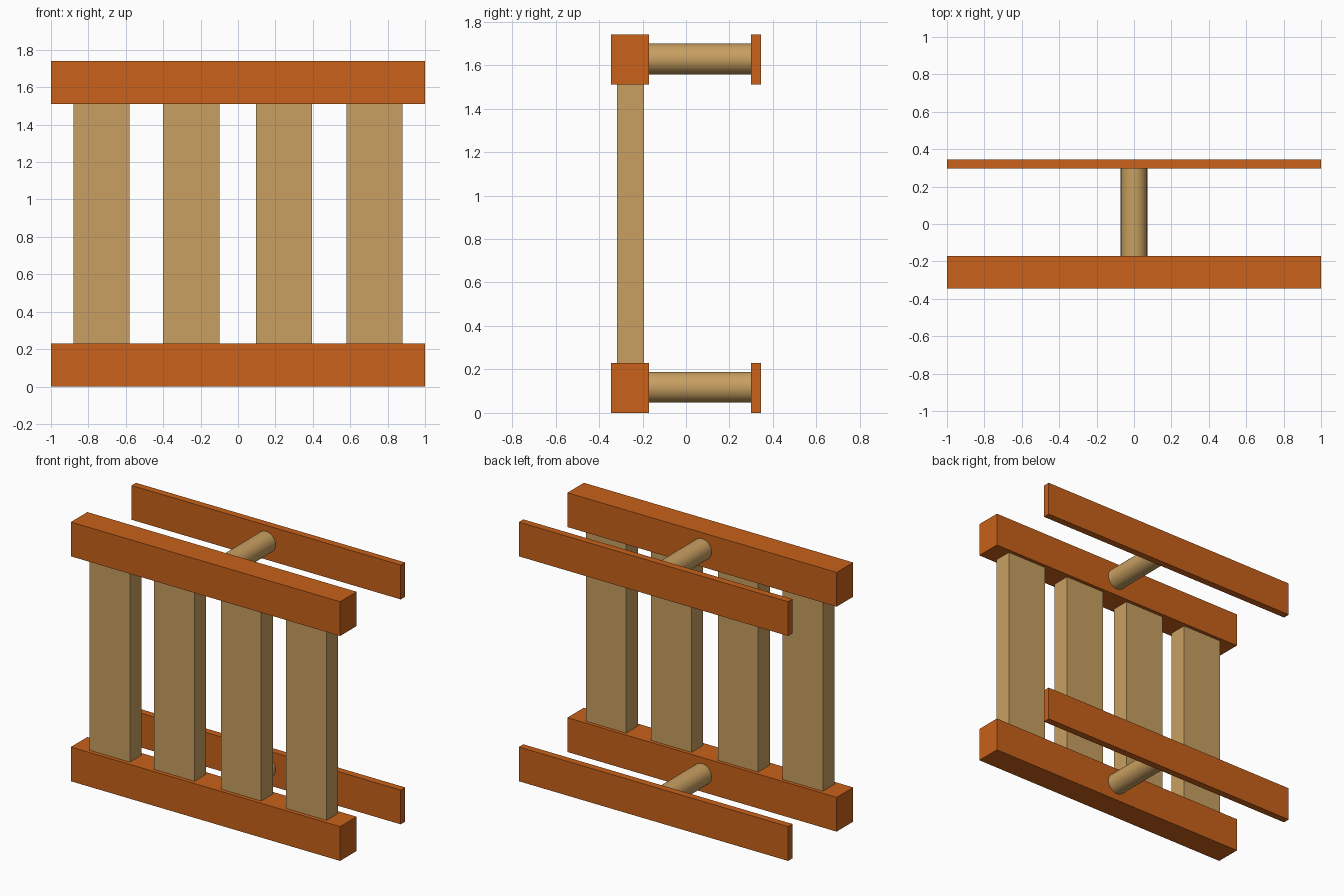
import bpy
import math

if "Cube" in bpy.data.objects:
    bpy.data.objects.remove(bpy.data.objects["Cube"])


def material(name, rgb):
    m = bpy.data.materials.new(name)
    m.diffuse_color = (*rgb, 1.0)
    m.use_nodes = True
    m.node_tree.nodes["Principled BSDF"].inputs["Base Color"].default_value = m.diffuse_color
    return m


orange = material("orange_wood", (0.58, 0.12, 0.01))
tan = material("tan_wood", (0.58, 0.35, 0.12))


def box(name, lo, hi, mat):
    bpy.ops.mesh.primitive_cube_add(size=1, location=[(a + b) / 2 for a, b in zip(lo, hi)])
    ob = bpy.context.object
    ob.name = name
    ob.scale = [b - a for a, b in zip(lo, hi)]
    bpy.ops.object.transform_apply(location=False, rotation=False, scale=True)
    ob.data.materials.append(mat)


RAIL_H, TOP = 0.23, 1.74
FRONT, RAIL_BACK, BOARD_FRONT, BACK = -0.345, -0.17, 0.298, 0.345

# Lower and upper levels: thick front rail, thin back board, round spacer between
for level, z in (("lower", 0.0), ("upper", TOP - RAIL_H)):
    box(f"{level}_front_rail", (-1, FRONT, z), (1, RAIL_BACK, z + RAIL_H), orange)
    box(f"{level}_back_board", (-1, BOARD_FRONT, z), (1, BACK, z + RAIL_H), orange)
    bpy.ops.mesh.primitive_cylinder_add(
        vertices=32, radius=0.071, depth=BOARD_FRONT - RAIL_BACK,
        location=(0, (RAIL_BACK + BOARD_FRONT) / 2, z + RAIL_H / 2 + 0.003),
        rotation=(math.pi / 2, 0, 0))
    spacer = bpy.context.object
    spacer.name = f"{level}_spacer"
    spacer.data.materials.append(tan)
    bpy.ops.object.shade_smooth_by_angle(angle=math.radians(40))

# Upright slats standing between the front rails
for i, x in enumerate((-0.73, -0.25, 0.245, 0.73)):
    box(f"slat_{i + 1}", (x - 0.15, -0.318, RAIL_H), (x + 0.15, -0.194, TOP - RAIL_H), tan)
